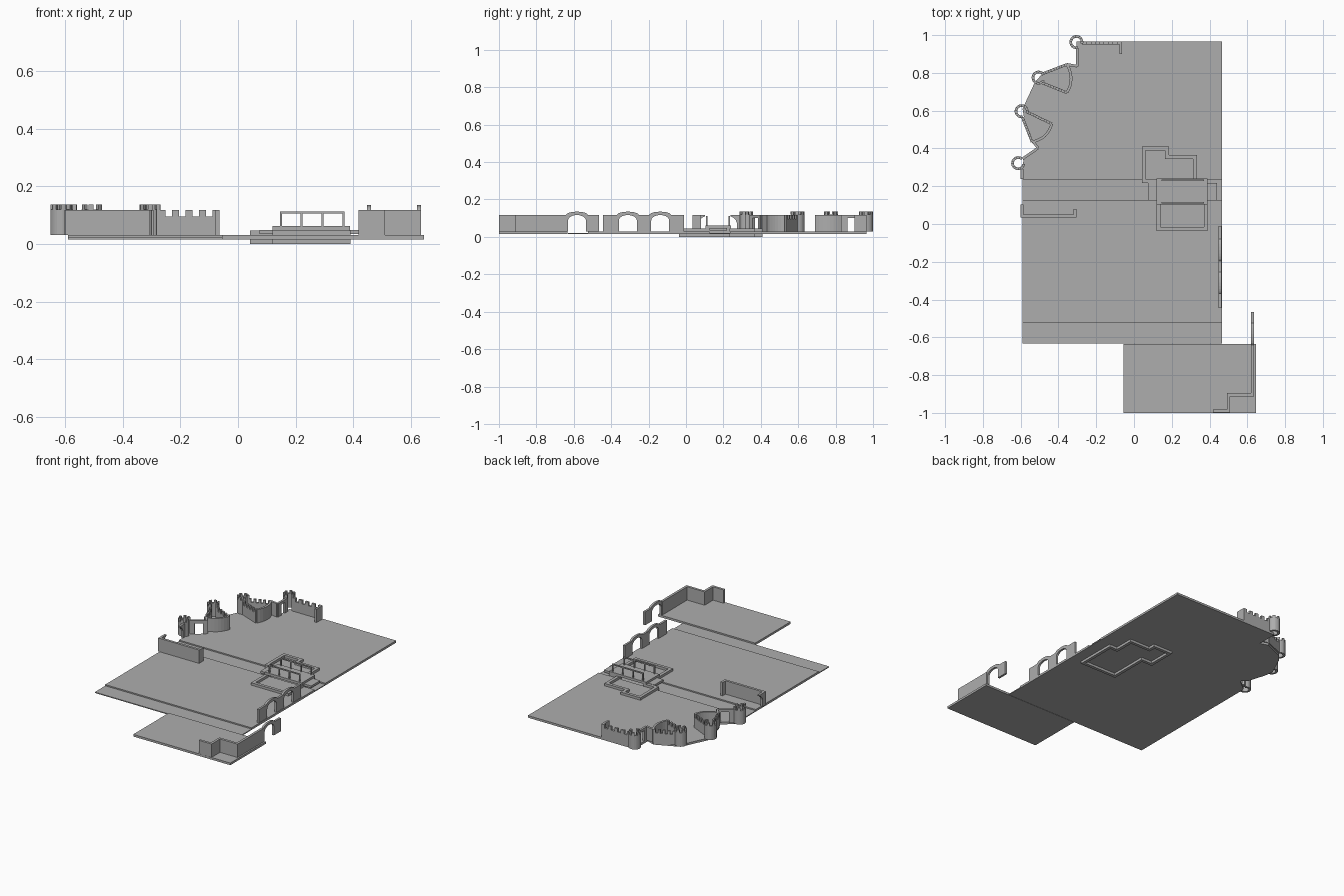
import bpy, bmesh, math
from mathutils import Vector, Matrix

if "Cube" in bpy.data.objects:
    bpy.data.objects.remove(bpy.data.objects["Cube"])

stone = bpy.data.materials.new("grey stone")
stone.diffuse_color = (0.42, 0.42, 0.42, 1)
stone.use_nodes = True
stone.node_tree.nodes["Principled BSDF"].inputs["Base Color"].default_value = stone.diffuse_color

F, H = 0.03, 0.117   # floor top, wall top


def finish(name, bm):
    bmesh.ops.recalc_face_normals(bm, faces=bm.faces)
    me = bpy.data.meshes.new(name)
    bm.to_mesh(me)
    bm.free()
    me.materials.append(stone)
    ob = bpy.data.objects.new(name, me)
    bpy.context.collection.objects.link(ob)
    return ob


def prism_into(bm, pts, shift):
    """Extrude a flat outline along a vector."""
    f = bm.faces.new([bm.verts.new(p) for p in pts])
    r = bmesh.ops.extrude_face_region(bm, geom=[f], use_keep_orig=True)
    vs = [v for v in r["geom"] if isinstance(v, bmesh.types.BMVert)]
    bmesh.ops.translate(bm, verts=vs, vec=shift)


def prism(name, pts, z0, z1):
    bm = bmesh.new()
    prism_into(bm, [(x, y, z0) for x, y in pts], (0, 0, z1 - z0))
    return finish(name, bm)


def rect(x0, x1, y0, y1):
    return [(x0, y0), (x1, y0), (x1, y1), (x0, y1)]


def box(name, x0, x1, y0, y1, z0, z1):
    return prism(name, rect(x0, x1, y0, y1), z0, z1)


def offset(path, d, closed=False):
    """Mitred offset of a 2D path to its left."""
    n, out = len(path), []
    for i in range(n):
        p = Vector(path[i])
        a = Vector(path[i - 1]) if i or closed else None
        b = Vector(path[(i + 1) % n]) if i < n - 1 or closed else None
        d1 = (p - a).normalized() if a else (b - p).normalized()
        d2 = (b - p).normalized() if b else d1
        n1, n2 = Vector((-d1.y, d1.x)), Vector((-d2.y, d2.x))
        out.append(tuple(p + (n1 + n2) * d / (1 + n1.dot(n2))))
    return out


def wall(name, path, t=0.014, z0=F, z1=H):
    return prism(name, offset(path, t / 2) + offset(path, -t / 2)[::-1], z0, z1)


def lerp(a, b, t):
    return (a[0] + (b[0] - a[0]) * t, a[1] + (b[1] - a[1]) * t)


def battlement(name, a, b, n, top=H):
    """Wall with n evenly spaced merlons."""
    wall(name, [a, b], z1=top - 0.022)
    k = 2 * n - 1
    for i in range(n):
        wall(name + "_merlon", [lerp(a, b, 2 * i / k), lerp(a, b, (2 * i + 1) / k)],
             z0=top - 0.022, z1=top)


def door_wall(name, a, b, t0, t1, head=0.1):
    wall(name + "_pier", [a, lerp(a, b, t0)])
    wall(name + "_pier", [lerp(a, b, t1), b])
    wall(name + "_lintel", [lerp(a, b, t0), lerp(a, b, t1)], z0=head)


def arch(c, w, spring, rise, sgn, n=10):
    """Arc points in the y-z plane, sgn gives the direction."""
    return [(c - sgn * w * math.cos(math.pi * i / n),
             spring + rise * math.sin(math.pi * i / n)) for i in range(n + 1)]


def arcade(name, x, t, y0, y1, centres):
    """Wall with round openings and raised humps above them."""
    out = [(y0, F)]
    for c in centres:
        out += [(c - 0.048, F)] + arch(c, 0.048, 0.088, 0.029, 1) + [(c + 0.048, F)]
    out += [(y1, F), (y1, H)]
    for c in reversed(centres):
        out += arch(c, 0.058, H, 0.018, -1)
    out += [(y0, H)]
    bm = bmesh.new()
    prism_into(bm, [(x, y, z) for y, z in out], (t, 0, 0))
    finish(name, bm)


def arc(cx, cy, r, a0, a1, n):
    return [(cx + r * math.cos(a0 + (a1 - a0) * i / n),
             cy + r * math.sin(a0 + (a1 - a0) * i / n)) for i in range(n + 1)]


def tower(name, cx, cy, inward):
    """Round shell open towards the yard, with merlons on top."""
    a0 = math.radians(inward + 28)
    a1 = a0 + math.radians(304)

    def shell(nm, s, e, n, z0, z1):
        prism(nm, arc(cx, cy, 0.037, s, e, n) + arc(cx, cy, 0.023, s, e, n)[::-1], z0, z1)
    shell(name, a0, a1, 20, F, 0.12)
    for i in range(6):
        s = a0 + (a1 - a0) * i / 5.5
        shell(name + "_merlon", s, s + (a1 - a0) / 11, 2, 0.12, 0.137)


# Floors: yards with two sunken roads, and the forecourt
north = [(0.465, 0.235), (0.465, 0.965), (-0.305, 0.965), (-0.305, 0.83), (-0.36, 0.848),
         (-0.49, 0.79), (-0.525, 0.75), (-0.59, 0.61), (-0.58, 0.55), (-0.545, 0.435),
         (-0.51, 0.40), (-0.585, 0.34), (-0.59, 0.30), (-0.59, 0.235)]
prism("north_yard", north, 0.016, F)
box("road", -0.59, 0.465, 0.125, 0.235, 0.016, 0.022)
box("south_yard", -0.59, 0.465, -0.525, 0.125, 0.016, F)
box("lower_road", -0.59, 0.465, -0.632, -0.525, 0.016, 0.022)
box("forecourt", -0.055, 0.645, -1.0, -0.634, 0.016, F)

# Forecourt wall and gate arch
wall("forecourt_wall", [(0.417, -0.991), (0.501, -0.991), (0.501, -0.904), (0.627, -0.904),
                        (0.627, -0.64)], t=0.016)
arcade("gate_arch", 0.62, 0.014, -0.642, -0.465, [-0.583])

# East arcade
arcade("east_arcade", 0.448, 0.014, -0.444, -0.01, [-0.311, -0.138])

# West wall and the two stumps of a broken gate arch
wall("west_wall", [(-0.592, 0.06), (-0.592, 0.043), (-0.313, 0.043), (-0.313, 0.08)], t=0.016)
for name, y0, s in (("arch_stump_south", 0.05, 1), ("arch_stump_north", 0.29, -1)):
    prof = [(0, F), (0.018, F), (0.018, 0.075), (0.024, 0.09), (0.036, 0.103),
            (0.052, 0.11), (0.052, H), (0, H)]
    bm = bmesh.new()
    prism_into(bm, [(-0.601, y0 + s * y, z) for y, z in prof], (0.015, 0, 0))
    finish(name, bm)

# Towers
tower("tower_one", -0.613, 0.322, 20)
tower("tower_two", -0.595, 0.597, -50)
tower("tower_three", -0.505, 0.775, 0)
tower("tower_four", -0.305, 0.963, -45)

# North wall with battlements
battlement("north_wall", (-0.275, 0.958), (-0.065, 0.958), 5)
wall("north_wall_return", [(-0.071, 0.951), (-0.071, 0.9)])

# Links between towers
door_wall("link_one", (-0.59, 0.345), (-0.508, 0.402), 0.3, 0.8)
wall("link_one_return", [(-0.508, 0.402), (-0.535, 0.438)])
door_wall("link_three", (-0.3, 0.932), (-0.3, 0.835), 0.3, 0.7)
wall("link_three_return", [(-0.3, 0.835), (-0.355, 0.845)])

# Wedge bastions: two battlemented sides closed by a bowed back
for name, a, b, c, d in (
        ("bastion_one", (-0.56, 0.59), (-0.435, 0.53), (-0.54, 0.435), (-0.59, 0.563)),
        ("bastion_two", (-0.48, 0.797), (-0.355, 0.845), (-0.355, 0.695), (-0.485, 0.747))):
    battlement(name + "_side", a, b, 5)
    battlement(name + "_side", c, d, 5)
    m = Vector(lerp(b, c, 0.5))
    out = (m - Vector(lerp(a, d, 0.5))).normalized() * 0.022
    bow = []
    for i in range(9):
        t = i / 8
        bow.append(tuple(Vector(lerp(b, c, t)) + out * (4 * t * (1 - t))))
    wall(name + "_back", bow)

# Pool curb running through the floor
pool = [(0.12, -0.037), (0.39, -0.037), (0.39, 0.235), (0.333, 0.235), (0.333, 0.365),
        (0.185, 0.365), (0.185, 0.41), (0.042, 0.41), (0.042, 0.218), (0.12, 0.218)]
inner = offset(pool, 0.02, True)
bm = bmesh.new()
n = len(pool)
rings = [[bm.verts.new((x, y, z)) for x, y in p]
         for p, z in ((pool, 0), (pool, 0.046), (inner, 0.046), (inner, 0))]
for k in range(4):
    r, q = rings[k], rings[(k + 1) % 4]
    for i in range(n):
        j = (i + 1) % n
        bm.faces.new((r[i], r[j], q[j], q[i]))
finish("pool_curb", bm)

# Bridge deck, end steps and railings
box("bridge_deck", 0.12, 0.388, 0.103, 0.24, 0.046, 0.062)
box("bridge_step_west", 0.075, 0.12, 0.125, 0.218, 0.034, 0.048)
box("bridge_step_east", 0.388, 0.44, 0.125, 0.218, 0.034, 0.048)
for y in (0.108, 0.227):
    box("railing_top", 0.145, 0.37, y, y + 0.008, 0.106, 0.113)
    for x in (0.145, 0.216, 0.29, 0.363):
        box("railing_post", x, x + 0.007, y, y + 0.008, 0.062, 0.107)
